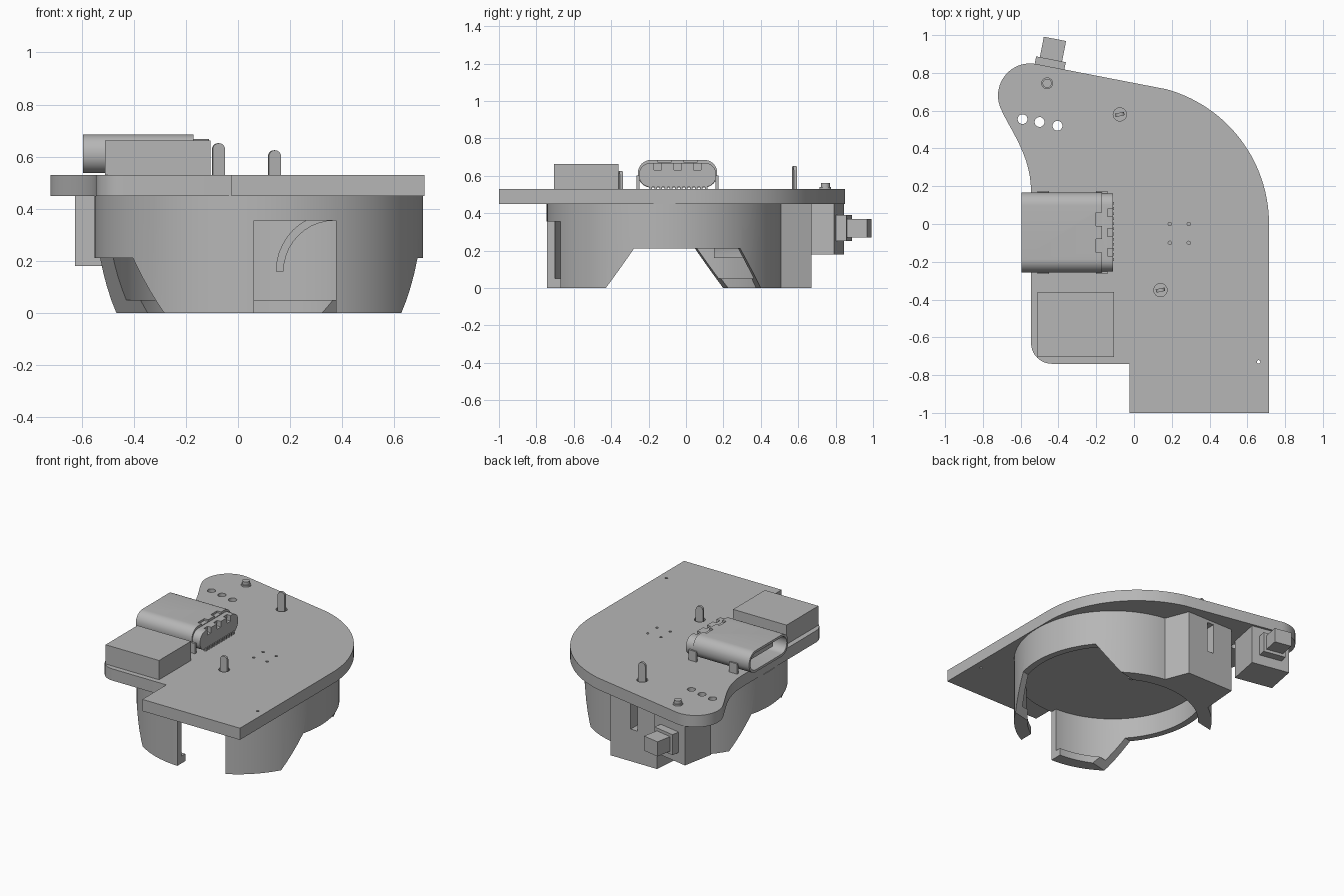
import bpy, bmesh, math
from mathutils import Vector, Matrix
from mathutils.geometry import interpolate_bezier

old = bpy.data.objects.get("Cube")
if old:
    bpy.data.objects.remove(old, do_unlink=True)

grey = bpy.data.materials.new("plain grey")
grey.use_nodes = True
grey.diffuse_color = (0.47, 0.47, 0.47, 1)
grey.node_tree.nodes["Principled BSDF"].inputs["Base Color"].default_value = (0.47, 0.47, 0.47, 1)


def prism(name, pts, lo, hi, axis="z"):
    """Extrude a closed outline: (x, y) along z, (y, z) along x or (x, z) along y."""
    place = {"z": lambda a, b, t: (a, b, t),
             "x": lambda a, b, t: (t, a, b),
             "y": lambda a, b, t: (a, t, b)}[axis]
    bm = bmesh.new()
    face = bm.faces.new([bm.verts.new(place(a, b, lo)) for a, b in pts])
    ext = bmesh.ops.extrude_face_region(bm, geom=[face])
    moved = [v for v in ext["geom"] if isinstance(v, bmesh.types.BMVert)]
    bmesh.ops.translate(bm, verts=moved, vec=Vector(place(0, 0, hi - lo)))
    bmesh.ops.recalc_face_normals(bm, faces=bm.faces)
    mesh = bpy.data.meshes.new(name)
    bm.to_mesh(mesh)
    bm.free()
    mesh.materials.append(grey)
    ob = bpy.data.objects.new(name, mesh)
    bpy.context.collection.objects.link(ob)
    return ob


def arc(cx, cy, r, start, end, n=12):
    angles = [math.radians(start + (end - start) * i / n) for i in range(n + 1)]
    return [(cx + r * math.cos(a), cy + r * math.sin(a)) for a in angles]


def circle(cx, cy, r, n=24):
    return arc(cx, cy, r, 0, 360 - 360 / n, n - 1)


def rect(a0, a1, b0, b1):
    return [(a0, b0), (a1, b0), (a1, b1), (a0, b1)]


def round_rect(a0, a1, b0, b1, r):
    return (arc(a1 - r, b0 + r, r, -90, 0, 8) + arc(a1 - r, b1 - r, r, 0, 90, 8)
            + arc(a0 + r, b1 - r, r, 90, 180, 8) + arc(a0 + r, b0 + r, r, 180, 270, 8))


def turn(ob, x, y, degrees):
    """Place an object built around the origin."""
    ob.data.transform(Matrix.Translation((x, y, 0)) @ Matrix.Rotation(math.radians(degrees), 4, "Z"))
    return ob


def boolean(ob, others, operation="DIFFERENCE"):
    for other in others:
        mod = ob.modifiers.new("cut", "BOOLEAN")
        mod.operation, mod.object, mod.solver = operation, other, "EXACT"
        bpy.context.view_layer.update()
        result = bpy.data.meshes.new_from_object(
            ob.evaluated_get(bpy.context.evaluated_depsgraph_get()))
        ob.modifiers.clear()
        ob.data = result
        bpy.data.objects.remove(other, do_unlink=True)
    return ob


def smooth(ob):
    bpy.ops.object.select_all(action="DESELECT")
    ob.select_set(True)
    bpy.context.view_layer.objects.active = ob
    bpy.ops.object.shade_smooth_by_angle(angle=math.radians(25))


# Top plate with its rounded ear and drilled holes
sweep = interpolate_bezier(Vector((-0.71, 0.622, 0)), Vector((-0.66, 0.5, 0)),
                           Vector((-0.545, 0.37, 0)), Vector((-0.545, 0.17, 0)), 14)
outline = [(-0.025, -1), (0.715, -1)]
outline += arc(-0.025, 0, 0.74, 0, 74.5, 28)
outline += arc(-0.55, 0.68, 0.17, 79, 200, 18)
outline += [(p.x, p.y) for p in sweep[1:]]
outline += arc(-0.435, -0.63, 0.11, 180, 270, 10)
outline += [(-0.025, -0.74)]
plate = prism("top_plate", outline, 0.45, 0.53)
holes = [(-0.59, 0.555, 0.026), (-0.5, 0.54, 0.026), (-0.405, 0.52, 0.026), (0.66, -0.73, 0.009)]
boolean(plate, [prism("hole", circle(*h), 0.4, 0.6) for h in holes])
dimples = [(x, y, 0.009) for x in (0.19, 0.29) for y in (0, -0.1)]
dimples += [(-0.075, 0.58, 0.035), (0.14, -0.35, 0.035)]
boolean(plate, [prism("dimple", circle(*d), 0.49, 0.6) for d in dimples])
smooth(plate)

# Round housing with a flat block at the back
CX, CY, R = 0.08, -0.115, 0.63
housing = prism("round_housing", circle(CX, CY, R, 96), 0, 0.45)
block = prism("block", [(0.2, 0.4), (0.17, 0.505), (0.105, 0.67), (-0.25, 0.67), (-0.28, 0.3)], 0, 0.45)
boolean(housing, [block], "UNION")
window = prism("window", [(-0.425, -0.001), (0.425, -0.001), (0.29, 0.212), (-0.29, 0.212)],
               -1, 1, "y")
turn(window, CX, CY, 102.5)
boolean(housing, [
    prism("lip_bore", circle(CX, CY, R - 0.085, 96), -0.1, 0.06),
    prism("main_bore", circle(CX, CY, R - 0.045, 96), 0.05, 0.355),
    window,
    prism("front_gap", rect(0.062, 0.375, -0.1, 0.355), -0.9, -0.4, "y"),
    prism("back_slot", rect(-0.1, -0.05, 0.22, 0.43), 0.55, 0.8, "y"),
])
smooth(housing)

# Curved scoop hanging from the housing ceiling
scoop = prism("inner_scoop", arc(0.37, 0.16, 0.195, 180, 90, 10)
              + arc(0.37, 0.16, 0.225, 90, 180, 10), 0.15, 0.36, "y")
smooth(scoop)

# Side switch: holder, collar and plunger, all at a slight angle
for name, w, y0, y1, z0, z1 in (("switch_holder", 0.27, -0.12, 0.105, 0.18, 0.45),
                                ("switch_collar", 0.16, 0.1, 0.16, 0.25, 0.39),
                                ("switch_plunger", 0.12, 0.15, 0.27, 0.27, 0.37)):
    turn(prism(name, rect(-w / 2, w / 2, y0, y1), z0, z1), -0.47, 0.715, -11)

# Connector block at the front of the plate
prism("connector_block", rect(-0.51, -0.105, -0.705, -0.36), 0.53, 0.662)

# Socket: open metal shell, tongue, stepped rear and solder tabs
Y0, Y1 = -0.257, 0.167
shell = prism("socket_shell", round_rect(Y0, Y1, 0.537, 0.685, 0.07), -0.595, -0.17, "x")
mouth = prism("mouth", round_rect(Y0 + 0.016, Y1 - 0.016, 0.553, 0.669, 0.055), -0.7, -0.25, "x")
boolean(shell, [mouth])
boolean(shell, [prism("top_notch", rect(-0.2, -0.16, y, y + 0.07), 0.672, 0.7)
                for y in (-0.15, -0.01)])
smooth(shell)
prism("socket_tongue", rect(-0.17, 0.08, 0.598, 0.624), -0.54, -0.24, "x")
rear = prism("socket_rear", round_rect(Y0 + 0.006, Y1 - 0.006, 0.54, 0.668, 0.06), -0.18, -0.112, "x")
boolean(rear, [prism("rear_notch", rect(-0.14, -0.1, y, y + 0.04), 0.63, 0.7)
               for y in (-0.17, -0.065, 0.04)])
smooth(rear)
for x in (-0.48, -0.17):
    for y in (Y0 - 0.008, Y1 - 0.008):
        prism("socket_tab", rect(x - 0.03, x + 0.03, y, y + 0.016), 0.53, 0.6)
for i in range(12):
    y = -0.195 + i * 0.027
    prism("solder_pin", rect(-0.125, -0.106, y, y + 0.014), 0.53, 0.55)

# Two flat pins with rounded tips, and a small round post
for x, y, top in ((-0.075, 0.58, 0.652), (0.14, -0.35, 0.625)):
    blade = prism("flat_pin", [(-0.024, 0.49), (0.024, 0.49)] + arc(0, top - 0.024, 0.024, 0, 180, 10),
                  -0.009, 0.009, "y")
    smooth(turn(blade, x, y, 12))
smooth(prism("post_base", circle(-0.46, 0.745, 0.031), 0.53, 0.54))
smooth(prism("round_post", circle(-0.46, 0.745, 0.024), 0.53, 0.562))
